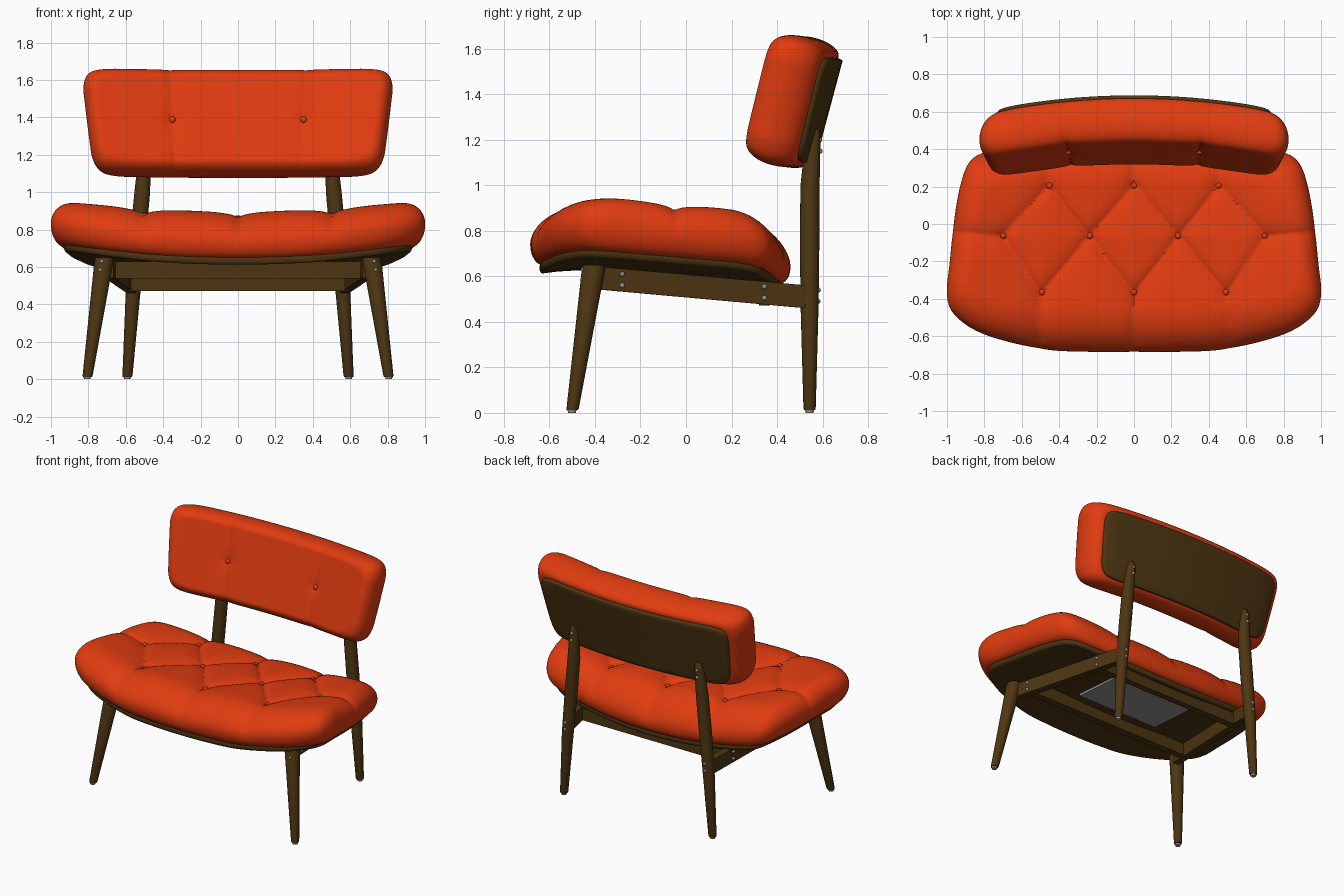
import bpy, bmesh, math
from mathutils import Vector

if "Cube" in bpy.data.objects:
    bpy.data.objects.remove(bpy.data.objects["Cube"])


def material(name, rgb):
    m = bpy.data.materials.new(name)
    m.diffuse_color = (*rgb, 1)
    m.use_nodes = True
    m.node_tree.nodes["Principled BSDF"].inputs["Base Color"].default_value = m.diffuse_color
    return m


RED = material("red fabric", (0.75, 0.045, 0.005))
WOOD = material("dark wood", (0.075, 0.036, 0.006))
GREY = material("grey metal", (0.3, 0.3, 0.3))


def make(name, verts, faces, mat, angle=40):
    me = bpy.data.meshes.new(name)
    me.from_pydata([tuple(v) for v in verts], [], faces)
    bm = bmesh.new()
    bm.from_mesh(me)
    bmesh.ops.recalc_face_normals(bm, faces=bm.faces)
    bm.to_mesh(me)
    bm.free()
    me.shade_smooth()
    me.set_sharp_from_angle(angle=math.radians(angle))
    me.materials.append(mat)
    ob = bpy.data.objects.new(name, me)
    bpy.context.collection.objects.link(ob)
    return ob


def skin(name, rings, mat, angle=40, caps=None):
    """Join closed rings of points, closing the ends with fans."""
    n = len(rings[0])
    verts = [p for r in rings for p in r]
    faces = [(k * n + i, k * n + (i + 1) % n, (k + 1) * n + (i + 1) % n, (k + 1) * n + i)
             for k in range(len(rings) - 1) for i in range(n)]
    caps = caps or [sum((Vector(p) for p in r), Vector()) / n for r in (rings[0], rings[-1])]
    for base, c in ((0, caps[0]), ((len(rings) - 1) * n, caps[1])):
        verts.append(c)
        faces += [(base + i, base + (i + 1) % n, len(verts) - 1) for i in range(n)]
    return make(name, verts, faces, mat, angle)


def smooth_loop(pts, steps=11):
    """Closed Catmull-Rom curve through the points."""
    p = [Vector(q) for q in pts]
    out = []
    for i in range(len(p)):
        a, b, c, d = (p[(i + j) % len(p)] for j in (-1, 0, 1, 2))
        for s in range(steps):
            t = s / steps
            out.append(0.5 * (2 * b + (c - a) * t + (2 * a - 5 * b + 4 * c - d) * t * t
                              + (3 * b - a - 3 * c + d) * t ** 3))
    return out


def padded(name, loop, fn, lo, hi, mid, mat, inner=50, centre=(0, 0), edge=12, angle=60):
    """Rounded slab: outline scaled to lo below and hi above, mapped by fn(x, y, t)."""
    prof = [(lo[0] * i / 8, lo[1] * i / 8, 0) for i in range(1, 8)]
    for i in range(edge + 1):
        a = math.pi / 2 * i / edge
        k = math.sin(a)
        prof.append((lo[0] + (1 - lo[0]) * k, lo[1] + (1 - lo[1]) * k, mid * (1 - math.cos(a))))
    for i in range(1, edge + 1):
        a = math.pi / 2 * i / edge
        k = math.cos(a)
        prof.append((hi[0] + (1 - hi[0]) * k, hi[1] + (1 - hi[1]) * k, mid + (1 - mid) * math.sin(a)))
    prof += [(hi[0] * (1 - i / inner), hi[1] * (1 - i / inner), 1) for i in range(1, inner)]
    cx, cy = centre
    rings = [[fn(cx + p.x * sx, cy + p.y * sy, t) for p in loop] for sx, sy, t in prof]
    return skin(name, rings, mat, angle, (fn(cx, cy, 0), fn(cx, cy, 1)))


def tube(name, stations, mat, n=24):
    return skin(name, [[(x + r * math.cos(2 * math.pi * i / n), y + r * math.sin(2 * math.pi * i / n), z)
                        for i in range(n)] for x, y, z, r in stations], mat)


def beam(name, p, q, w, h, mat):
    p, q = Vector(p), Vector(q)
    d = (q - p).normalized()
    s = d.cross(Vector((0, 0, 1))).normalized()
    u = s.cross(d)
    rings = [[c + s * a * w / 2 + u * b * h / 2 for a, b in ((1, 1), (-1, 1), (-1, -1), (1, -1))] for c in (p, q)]
    return skin(name, rings, mat, 30)


def ball(name, c, r, mat):
    st = [(c[0], c[1], c[2] - r * math.cos(math.pi * i / 8), r * math.sin(math.pi * i / 8)) for i in range(1, 8)]
    return tube(name, st, mat, 14)


def seg_dist(x, y, a, b):
    dx, dy = b[0] - a[0], b[1] - a[1]
    t = max(0, min(1, ((x - a[0]) * dx + (y - a[1]) * dy) / (dx * dx + dy * dy)))
    return math.hypot(x - a[0] - t * dx, y - a[1] - t * dy)


# Seat tufting layout: buttons and the seams between them
back_b = [(x, 0.21) for x in (-0.46, 0, 0.46)]
mid_b = [(x, -0.065) for x in (-0.71, -0.24, 0.24, 0.71)]
front_b = [(x, -0.375) for x in (-0.5, 0, 0.5)]
seams = [(row[i], mid_b[i + j]) for row in (back_b, front_b) for i in range(3) for j in (0, 1)]
seams += [(p, (p[0], 0.6)) for p in back_b] + [(p, (p[0] * 1.04, -0.8)) for p in front_b]
seams += [(mid_b[0], (-1.1, -0.03)), (mid_b[3], (1.1, -0.03))]
buttons = back_b + mid_b + front_b


def seat_base(x, y):
    return (0.625 + 0.07 * x * x - 0.07 * y - 0.5 * max(0, -y - 0.4) ** 2
            - 0.8 * max(0, y - 0.2) ** 2)


def seat_map(x, y, t):
    d = 0
    k = max(0, (t - 0.2) / 0.8)
    if k:
        s = min(seg_dist(x, y, a, b) for a, b in seams)
        r = min(math.hypot(x - a, y - b) for a, b in buttons)
        d = k * (0.026 * math.exp(-s / 0.07) + 0.006 * math.exp(-s / 0.012) + 0.022 * math.exp(-r / 0.04))
    return (x * (1 - 0.3 * d), y * (1 - 0.5 * d), seat_base(x, y) + 0.242 * t - d)


CY = -0.1
half = [(0.25, -0.683), (0.5, -0.668), (0.8, -0.59), (0.955, -0.49), (1.0, -0.38), (0.985, -0.2), (0.965, 0),
        (0.93, 0.2), (0.88, 0.33), (0.79, 0.385), (0.6, 0.42), (0.3, 0.452)]
outline = [(0, -0.685)] + half + [(0, 0.46)] + [(-x, y) for x, y in reversed(half)]
seat_loop = smooth_loop([(x, y - CY) for x, y in outline])
padded("seat_cushion", seat_loop, seat_map, (0.93, 0.87), (0.87, 0.62), 0.45, RED, centre=(0, CY))
padded("seat_board", [p * 0.93 for p in seat_loop],
       lambda x, y, t: (x, y, seat_base(x, y) - 0.03 + 0.042 * t),
       (0.98, 0.97), (0.99, 0.99), 0.6, WOOD, 8, (0, CY), 4)
for i, (x, y) in enumerate(buttons):
    c = seat_map(x, y, 1)
    ball(f"seat_button_{i}", (c[0], c[1], c[2] + 0.006), 0.018, RED)

# Backrest: curved and tilted slab
SA, CA = 0.259, 0.966


def back_point(x, w, h):
    x *= 1 + 0.15 * w
    return (x, 0.615 + SA * w - 0.13 * x * x - CA * h, 1.32 + CA * w + SA * h + 0.015 * x * x)


def back_map(x, w, t):
    s = abs(abs(x) - 0.35)
    r = math.hypot(s, w - 0.01)
    k = max(0, (t - 0.1) / 0.9)
    d = k * (0.01 * math.exp(-s / 0.06) + 0.006 * math.exp(-s / 0.012) + 0.016 * math.exp(-r / 0.04))
    return back_point(x, w * (1 - d), 0.01 + 0.238 * t - d)


quarter = [(0.805, 0.1), (0.8, 0.2), (0.765, 0.265), (0.68, 0.288), (0.5, 0.291), (0.35, 0.291), (0.15, 0.291)]
upper = quarter + [(-x, y) for x, y in reversed(quarter)]
back_loop = smooth_loop(upper + [(-x, -y) for x, y in upper], 10)
padded("backrest_cushion", back_loop, back_map, (0.9, 0.82), (0.9, 0.78), 0.5, RED, centre=(0, 0.013))
padded("backrest_board", [Vector((p.x * 0.9, p.y * 0.82)) for p in back_loop],
       lambda x, w, t: back_point(x, w, -0.012 + 0.035 * t),
       (0.985, 0.97), (0.99, 0.99), 0.6, WOOD, 8, (0, 0.005), 4)

for s, side in ((1, "right"), (-1, "left")):
    c = back_map(0.35 * s, 0.01, 1)
    ball(f"backrest_button_{side}", (c[0], c[1] - 0.006, c[2]), 0.018, RED)

    # Legs and feet
    tube(f"front_leg_{side}", [(s * 0.805, -0.5, 0.012, 0.024), (s * 0.804, -0.498, 0.02, 0.027),
                               (s * 0.717, -0.407, 0.63, 0.051), (s * 0.715, -0.405, 0.65, 0.046)], WOOD)
    tube(f"back_leg_{side}", [(s * 0.592, 0.543, 0.012, 0.024), (s * 0.591, 0.543, 0.02, 0.027),
                              (s * 0.562, 0.543, 0.45, 0.039), (s * 0.535, 0.543, 0.75, 0.043),
                              (s * 0.512, 0.545, 1.0, 0.042), (s * 0.498, 0.558, 1.2, 0.033),
                              (s * 0.496, 0.562, 1.24, 0.024), (s * 0.496, 0.563, 1.252, 0.01)], WOOD)
    for part, x, y in (("front", 0.806, -0.501), ("back", 0.592, 0.543)):
        tube(f"{part}_foot_{side}", [(s * x, y, 0, 0.017), (s * x, y, 0.014, 0.02)], GREY, 16)

    # Side rails
    beam(f"side_rail_{side}", (s * 0.69, -0.38, 0.592), (s * 0.568, 0.53, 0.51), 0.05, 0.1, WOOD)

    # Bolts on legs and rails
    bolts = [(0.735, -0.455, 0.585), (0.727, -0.451, 0.63), (0.558, 0.58, 0.49), (0.555, 0.582, 0.54),
             (0.502, 0.59, 1.15), (0.498, 0.588, 1.2), (0.703, -0.28, 0.56), (0.703, -0.28, 0.61),
             (0.619, 0.345, 0.505), (0.619, 0.345, 0.555)]
    for i, (x, y, z) in enumerate(bolts):
        ball(f"bolt_{side}_{i}", (s * x, y, z), 0.011, GREY)

# Cross rails and the plate under the seat
beam("front_cross_rail", (-0.67, -0.28, 0.584), (0.67, -0.28, 0.584), 0.05, 0.09, WOOD)
beam("back_cross_rail", (-0.59, 0.345, 0.515), (0.59, 0.345, 0.515), 0.05, 0.085, WOOD)
beam("underside_plate", (0, -0.175, 0.61), (0, 0.175, 0.5855), 0.66, 0.02, GREY)
